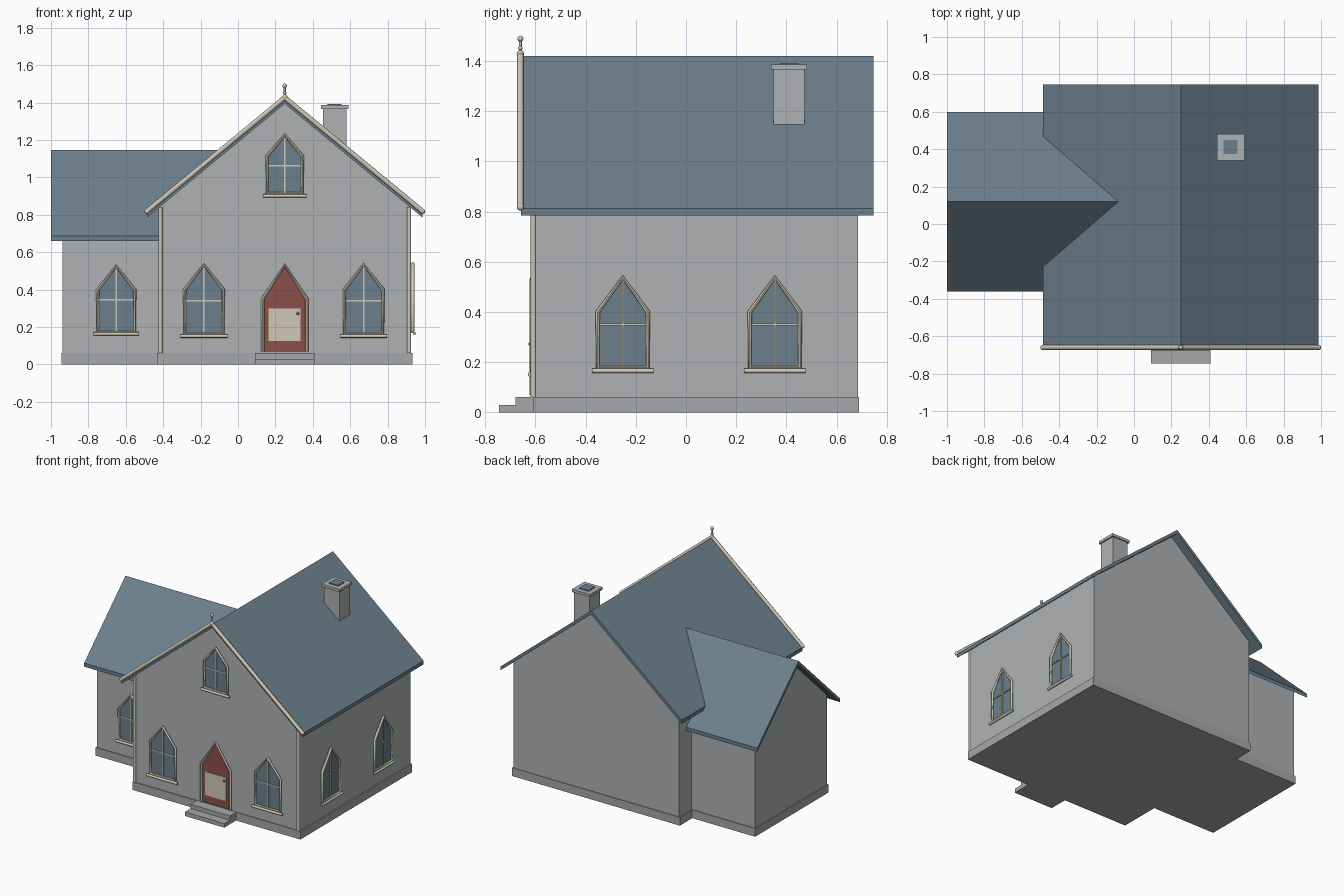
import bpy, bmesh
from mathutils import Vector

cube = bpy.data.objects.get("Cube")
if cube:
    bpy.data.objects.remove(cube, do_unlink=True)


def material(name, rgb):
    m = bpy.data.materials.new(name)
    m.use_nodes = True
    m.diffuse_color = (*rgb, 1)
    m.node_tree.nodes["Principled BSDF"].inputs["Base Color"].default_value = (*rgb, 1)
    return m


GREY = material("wall grey", (0.43, 0.44, 0.45))
STONE = material("foundation grey", (0.38, 0.39, 0.40))
BLUE = material("slate blue", (0.15, 0.215, 0.27))
CREAM = material("trim cream", (0.62, 0.58, 0.47))
RED = material("door red", (0.27, 0.08, 0.065))


def add(name, mesh, mat):
    ob = bpy.data.objects.new(name, mesh)
    mesh.materials.clear()
    mesh.materials.append(mat)
    bpy.context.collection.objects.link(ob)
    return ob


# Wall planes: u runs along the wall, v is up, d is distance outwards
def along_y(u, v, d):
    return (u, d, v)


def along_x(u, v, d):
    return (d, u, v)


def wall_front(y):
    return lambda u, v, d: (u, y - d, v)


def wall_side(x):
    return lambda u, v, d: (x + d, u, v)


def prism(name, profile, place, d0, d1, mat):
    bm = bmesh.new()
    a, b = [[bm.verts.new(place(u, v, d)) for u, v in profile] for d in (d0, d1)]
    bm.faces.new(a)
    bm.faces.new(b[::-1])
    for i in range(len(a)):
        j = (i + 1) % len(a)
        bm.faces.new((a[j], a[i], b[i], b[j]))
    bmesh.ops.recalc_face_normals(bm, faces=bm.faces)
    me = bpy.data.meshes.new(name)
    bm.to_mesh(me)
    bm.free()
    return add(name, me, mat)


def rect(u0, u1, v0, v1):
    return [(u0, v0), (u1, v0), (u1, v1), (u0, v1)]


def box(name, x0, x1, y0, y1, z0, z1, mat):
    return prism(name, rect(x0, x1, z0, z1), along_y, y0, y1, mat)


def tube(name, points, radius, mat, closed=False):
    cu = bpy.data.curves.new(name, "CURVE")
    cu.dimensions = "3D"
    cu.bevel_depth = radius
    cu.bevel_resolution = 2
    cu.use_fill_caps = True
    sp = cu.splines.new("POLY")
    sp.points.add(len(points) - 1)
    for p, co in zip(sp.points, points):
        p.co = (*co, 1)
    sp.use_cyclic_u = closed
    tmp = bpy.data.objects.new(name + "_path", cu)
    me = bpy.data.meshes.new_from_object(tmp)
    bpy.data.objects.remove(tmp)
    for f in me.polygons:
        f.use_smooth = True
    me.set_sharp_from_angle(angle=0.8)
    return add(name, me, mat)


def ball(name, centre, radius, mat):
    bm = bmesh.new()
    bmesh.ops.create_uvsphere(bm, u_segments=12, v_segments=8, radius=radius)
    bmesh.ops.translate(bm, verts=bm.verts, vec=Vector(centre))
    for f in bm.faces:
        f.smooth = True
    me = bpy.data.meshes.new(name)
    bm.to_mesh(me)
    bm.free()
    return add(name, me, mat)


def gable_roof(name, centre, half, ridge, eave, place, d0, d1):
    t = 0.027
    prism(name, [(centre - half, eave), (centre, ridge), (centre + half, eave),
                 (centre + half, eave - t), (centre, ridge - t), (centre - half, eave - t)],
          place, d0, d1, BLUE)


def gable_wall(name, centre, half, peak, shoulder, place, d0, d1):
    prism(name, [(centre - half, 0.03), (centre + half, 0.03), (centre + half, shoulder),
                 (centre, peak), (centre - half, shoulder)], place, d0, d1, GREY)


def pointed(u, half, low, shoulder, top):
    return [(u - half, low), (u + half, low), (u + half, shoulder),
            (u, top), (u - half, shoulder)]


def window(name, place, u, half, low, shoulder, top, bar):
    r = 0.009
    shape = pointed(u, half - r, low + r, shoulder, top - 1.4 * r)
    prism(name + "_glass", shape, place, -0.01, 0.006, BLUE)
    tube(name + "_frame", [place(a, b, 0.012) for a, b in shape], r, CREAM, True)
    prism(name + "_mullion", rect(u - 0.004, u + 0.004, low, top - 0.02),
          place, 0, 0.013, CREAM)
    prism(name + "_crossbar", rect(u - half + r, u + half - r, bar - 0.004, bar + 0.004),
          place, 0, 0.012, CREAM)
    w = half + 0.013
    tube(name + "_sill", [place(u - w, low - 0.004, 0.02), place(u + w, low - 0.004, 0.02)],
         0.009, CREAM)


# Main house
CX = 0.25
FRONT, RIGHT = -0.602, 0.923
gable_wall("main_walls", CX, RIGHT - CX, 1.405, 0.847, along_y, FRONT, 0.685)
gable_roof("main_roof", CX, 0.737, 1.42, 0.812, along_y, -0.657, 0.747)
box("main_foundation", -0.433, 0.933, -0.608, 0.69, 0, 0.06, STONE)

# Side wing
WY, WING_FRONT = 0.12, -0.3
gable_wall("wing_walls", WY, 0.42, 1.13, 0.73, along_x, -0.938, -0.38)
gable_roof("wing_roof", WY, 0.48, 1.145, 0.687, along_x, -1.0, -0.083)
box("wing_foundation", -0.945, -0.4, -0.306, 0.546, 0, 0.06, STONE)

# Gable trim, finial and corner posts
for side, s in (("right", -1), ("left", 1)):
    end = (CX + s * 0.737, -0.66, 0.818)
    tube(side + "_rake_trim", [end, (CX, -0.66, 1.426)], 0.013, CREAM)
    ball(side + "_rake_end", end, 0.014, CREAM)
    x = CX + s * 0.665
    tube(side + "_corner_post", [(x, -0.608, 0.06), (x, -0.608, 0.84)], 0.011, CREAM)
ball("finial_base", (CX, -0.66, 1.428), 0.015, CREAM)
tube("finial_stem", [(CX, -0.66, 1.42), (CX, -0.66, 1.485)], 0.0055, CREAM)
ball("finial_collar", (CX, -0.66, 1.452), 0.009, CREAM)
ball("finial_ball", (CX, -0.66, 1.489), 0.012, CREAM)

# Windows
front, side, wing = wall_front(FRONT), wall_side(RIGHT), wall_front(WING_FRONT)
for n, u in (("front_right_window", -0.182), ("front_left_window", 0.672)):
    window(n, front, u, 0.112, 0.155, 0.4, 0.545, 0.34)
window("attic_window", front, CX, 0.103, 0.905, 1.115, 1.238, 1.063)
window("wing_window", wing, -0.651, 0.108, 0.167, 0.398, 0.538, 0.345)
for n, u in (("side_front_window", -0.252), ("side_back_window", 0.354)):
    window(n, side, u, 0.109, 0.169, 0.4, 0.55, 0.35)

# Door
door = pointed(CX, 0.118, 0.068, 0.35, 0.53)
prism("door_leaf", door, front, -0.01, 0.009, RED)
tube("door_frame", [front(u, v, 0.012) for u, v in door[1:] + door[:1]], 0.009, CREAM)
prism("door_panel", rect(0.163, 0.335, 0.125, 0.298), front, 0.005, 0.014, CREAM)
ball("door_knob", front(0.32, 0.272, 0.018), 0.008, BLUE)

# Steps
box("lower_step", 0.09, 0.41, -0.745, -0.605, 0, 0.03, STONE)
box("upper_step", 0.09, 0.41, -0.68, -0.605, 0.03, 0.061, STONE)

# Chimney
box("chimney_shaft", 0.455, 0.58, 0.349, 0.473, 1.0, 1.37, GREY)
box("chimney_cap", 0.443, 0.59, 0.339, 0.482, 1.366, 1.386, GREY)
box("chimney_flue", 0.479, 0.554, 0.374, 0.448, 1.37, 1.393, BLUE)
